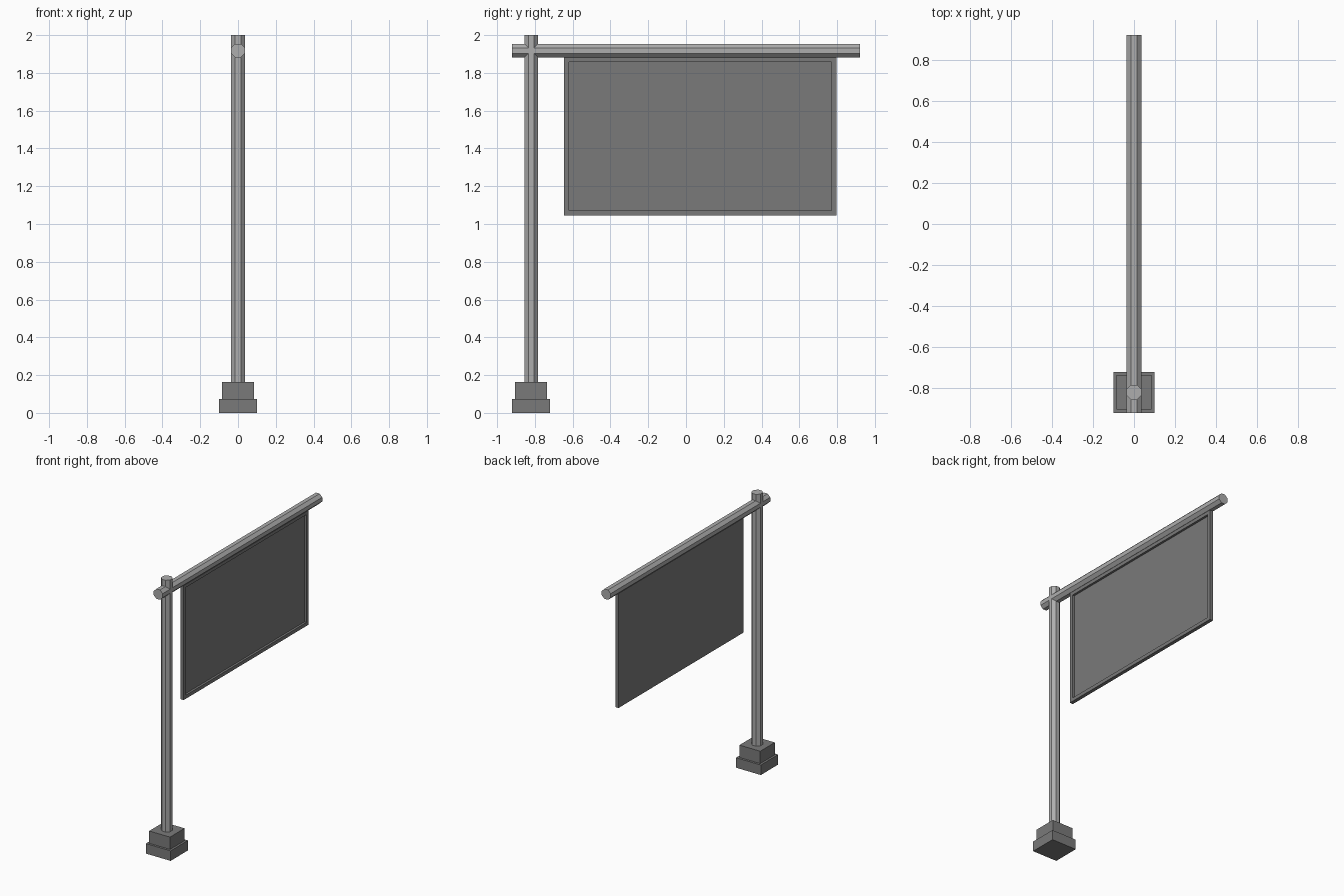
import bpy, bmesh, math
from mathutils import Matrix

if "Cube" in bpy.data.objects:
    bpy.data.objects.remove(bpy.data.objects["Cube"])

POST_Y = -0.82


def material(name, value):
    mat = bpy.data.materials.new(name)
    mat.diffuse_color = (value, value, value, 1)
    mat.use_nodes = True
    mat.node_tree.nodes["Principled BSDF"].inputs["Base Color"].default_value = mat.diffuse_color
    return mat


DARK = material("dark_grey", 0.195)
METAL = material("metal_grey", 0.42)


def finish(name, bm, mat):
    bmesh.ops.recalc_face_normals(bm, faces=bm.faces)
    mesh = bpy.data.meshes.new(name)
    bm.to_mesh(mesh)
    bm.free()
    mesh.materials.append(mat)
    obj = bpy.data.objects.new(name, mesh)
    bpy.context.collection.objects.link(obj)
    return obj


def box_bm(lo, hi):
    bm = bmesh.new()
    bmesh.ops.create_cube(bm, size=1)
    for v in bm.verts:
        for i in range(3):
            v.co[i] = lo[i] if v.co[i] < 0 else hi[i]
    return bm


def octagon_bar(name, center, length, along_y=False, apothem=0.036):
    # eight-sided bar with its flats facing the axes
    r = apothem / math.cos(math.pi / 8)
    m = Matrix.Translation(center)
    if along_y:
        m = m @ Matrix.Rotation(math.pi / 2, 4, 'X')
    m = m @ Matrix.Rotation(math.pi / 8, 4, 'Z')
    bm = bmesh.new()
    bmesh.ops.create_cone(bm, cap_ends=True, segments=8, radius1=r, radius2=r,
                          depth=length, matrix=m)
    return finish(name, bm, METAL)


# stepped square base
for name, half, z0, z1 in (("base_lower", 0.1, 0, 0.073),
                           ("base_upper", 0.084, 0.073, 0.163)):
    finish(name, box_bm((-half, POST_Y - half, z0), (half, POST_Y + half, z1)), DARK)

# upright post and crossing arm
octagon_bar("post", (0, POST_Y, 1.08), 1.84)
octagon_bar("arm", (0, 0, 1.918), 1.84, along_y=True)

# hanging sign panel, recessed within a thin frame on the +x side
bm = box_bm((-0.013, -0.645, 1.045), (0.013, 0.797, 1.883))
bm.normal_update()
face = max(bm.faces, key=lambda f: f.calc_center_median().x)
bmesh.ops.inset_region(bm, faces=[face], thickness=0.026, use_even_offset=True)
recess = bmesh.ops.extrude_face_region(bm, geom=[face])["geom"]
bmesh.ops.translate(bm, vec=(-0.016, 0, 0),
                    verts=[v for v in recess if isinstance(v, bmesh.types.BMVert)])
if face.is_valid:
    bmesh.ops.delete(bm, geom=[face], context='FACES_ONLY')
finish("sign_panel", bm, DARK)
